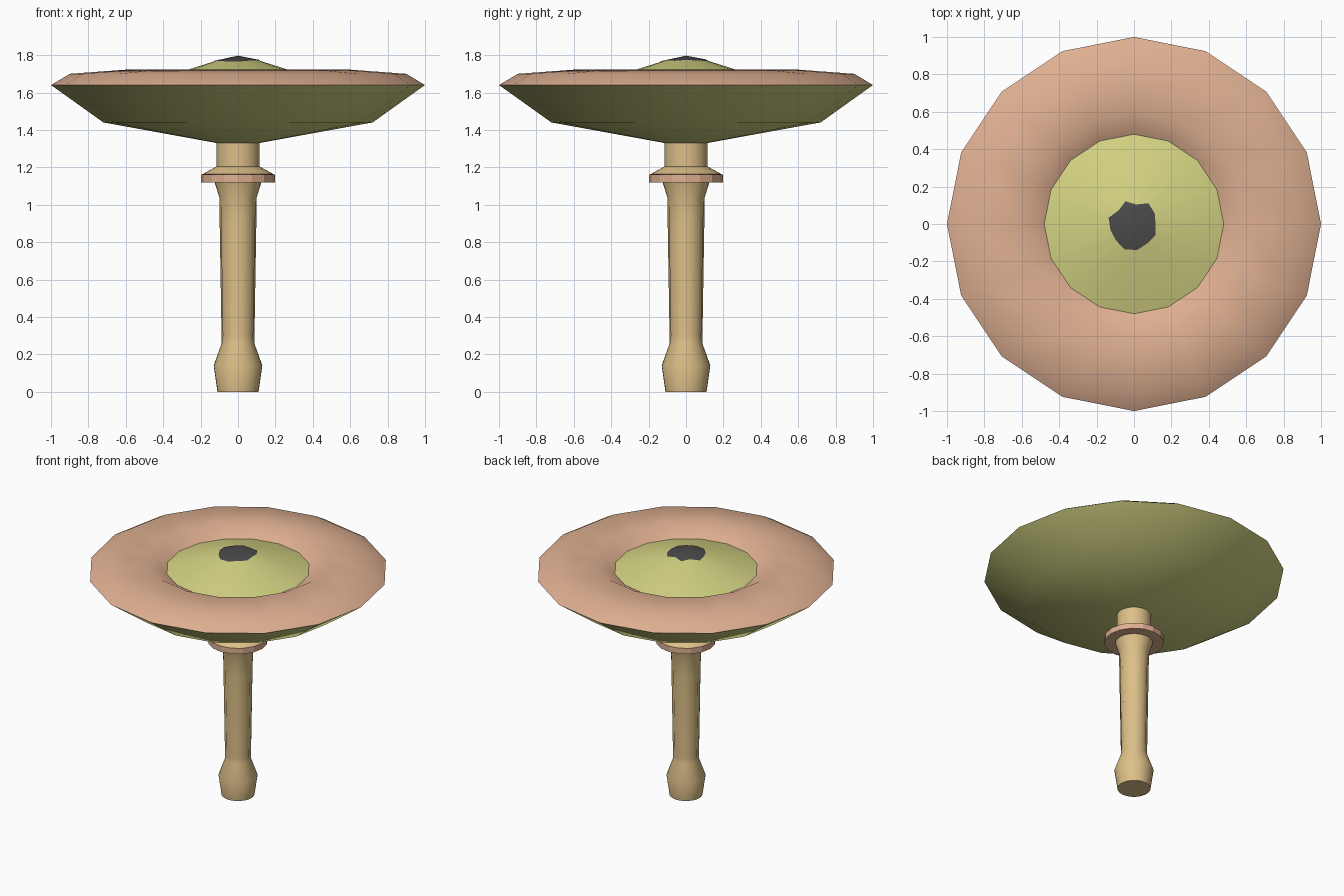
import bpy, bmesh, math

if "Cube" in bpy.data.objects:
    bpy.data.objects.remove(bpy.data.objects["Cube"], do_unlink=True)


def material(name, rgb):
    mat = bpy.data.materials.new(name)
    mat.use_nodes = True
    color = [(c / 255) ** 2.2 for c in rgb] + [1]
    mat.diffuse_color = color
    mat.node_tree.nodes["Principled BSDF"].inputs["Base Color"].default_value = color
    return mat


SALMON = material("salmon", (222, 174, 144))
LIME = material("pale lime", (210, 210, 130))
TAN = material("tan wood", (220, 190, 135))
CHARCOAL = material("charcoal", (76, 76, 76))


def finish(bm, name, mat, angle):
    """Turn a bmesh into an object, smooth below the given angle."""
    bmesh.ops.recalc_face_normals(bm, faces=bm.faces)
    mesh = bpy.data.meshes.new(name)
    bm.to_mesh(mesh)
    bm.free()
    mesh.materials.append(mat)
    obj = bpy.data.objects.new(name, mesh)
    bpy.context.collection.objects.link(obj)
    bpy.ops.object.select_all(action="DESELECT")
    obj.select_set(True)
    bpy.context.view_layer.objects.active = obj
    if angle:
        bpy.ops.object.shade_smooth_by_angle(angle=math.radians(angle))
    return obj


def lathe(name, profile, mat, sides=16, angle=40, radius_rule=None):
    """Revolve (radius, z) points; a radius of zero makes a pole."""
    bm = bmesh.new()
    rings = []
    for r, z in profile:
        ring = []
        for i in range(1 if r == 0 else sides):
            a = math.tau * i / sides
            rr = r * (radius_rule(i, z) if radius_rule else 1)
            ring.append(bm.verts.new((rr * math.cos(a), rr * math.sin(a), z)))
        rings.append(ring)
    for low, high in zip(rings, rings[1:]):
        for i in range(sides):
            j = (i + 1) % sides
            face = [low[i % len(low)], low[j % len(low)],
                    high[j % len(high)], high[i % len(high)]]
            bm.faces.new(list(dict.fromkeys(face)))
    return finish(bm, name, mat, angle)


def flute(i, z):
    """Shallow grooves on alternate edges of the shaft only."""
    return 0.94 if i % 2 and 0.27 < z < 1 else 1


# Stalk: foot bulb, fluted shaft and flared top
lathe("stalk", [(0, 0), (0.11, 0), (0.13, 0.14), (0.087, 0.26), (0.088, 0.3),
                (0.098, 0.9), (0.1, 1.04), (0.125, 1.12), (0, 1.12)],
      TAN, sides=32, radius_rule=flute)

# Collar ring and the neck above it
lathe("collar_ring", [(0, 1.12), (0.198, 1.12), (0.198, 1.162), (0, 1.162)],
      SALMON, angle=0)
lathe("neck", [(0, 1.16), (0.19, 1.163), (0.115, 1.205), (0.115, 1.345), (0, 1.345)],
      TAN, sides=32)

# Flower head: bowl underneath, dished petal band on top
lathe("bowl_underside", [(0, 1.33), (0.115, 1.33), (0.72, 1.44), (1, 1.64)], LIME)
lathe("petal_band", [(1, 1.64), (0.9, 1.7), (0.6, 1.722), (0.48, 1.655)], SALMON)

# Central disc
lathe("central_disc", [(0.48, 1.655), (0.11, 1.772), (0, 1.785)], LIME)

# Ragged dark patch at the peak
bm = bmesh.new()
peak = bm.verts.new((0, 0, 1.797))
radii = [0.115, 0.125, 0.135, 0.105, 0.13, 0.11, 0.14, 0.13, 0.13, 0.145, 0.14, 0.125, 0.13]
edge = []
for i, r in enumerate(radii):
    a = math.tau * i / len(radii)
    edge.append(bm.verts.new((r * math.cos(a), r * math.sin(a),
                              1.776 - (r - 0.11) * 0.316)))
for i, v in enumerate(edge):
    bm.faces.new((v, edge[(i + 1) % len(edge)], peak))
finish(bm, "dark_centre", CHARCOAL, 40)
